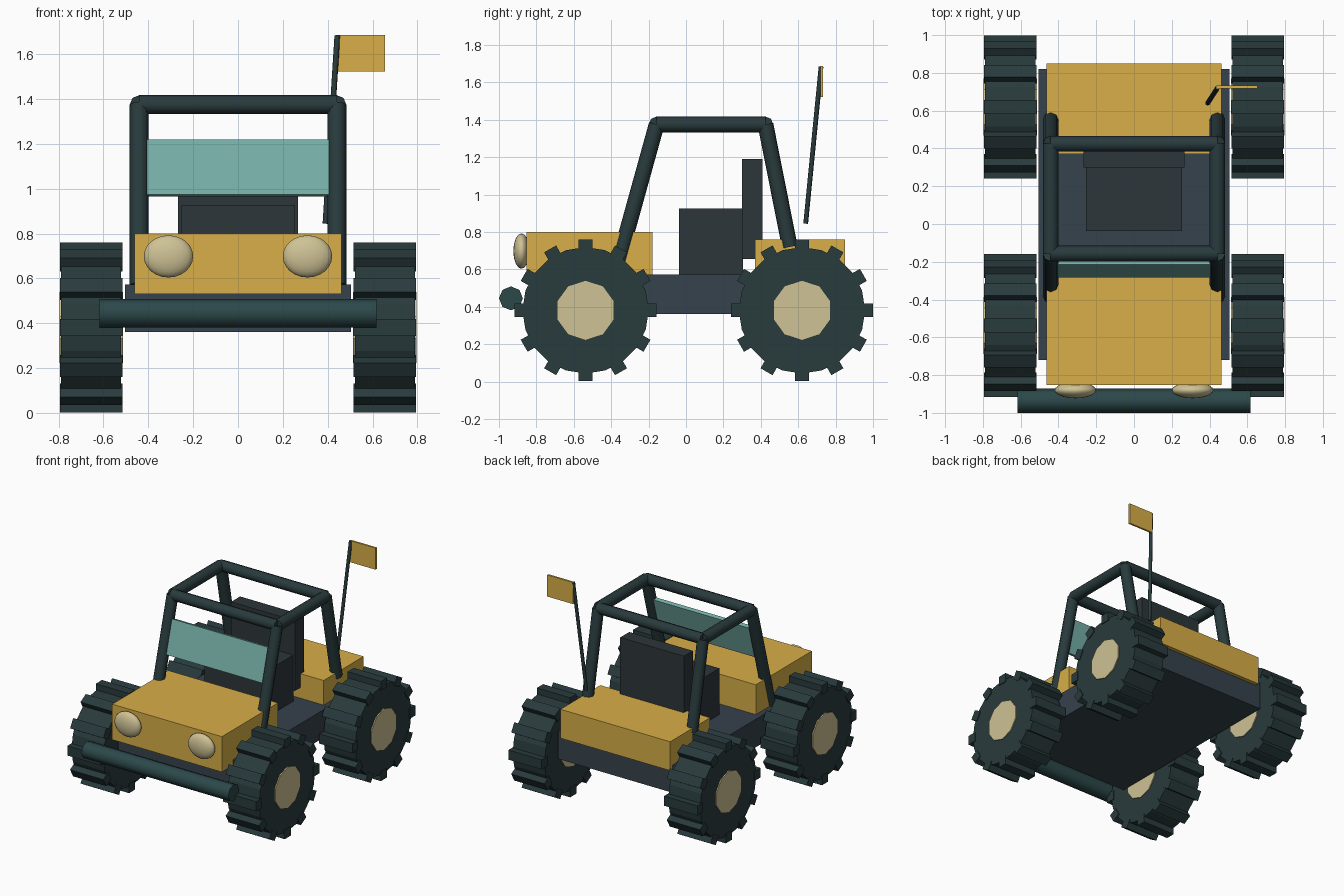
import bpy, bmesh, math
from mathutils import Vector, Matrix

if "Cube" in bpy.data.objects:
    bpy.data.objects.remove(bpy.data.objects["Cube"])


def mat(name, rgb):
    m = bpy.data.materials.new(name)
    m.diffuse_color = (*rgb, 1)
    m.use_nodes = True
    m.node_tree.nodes["Principled BSDF"].inputs["Base Color"].default_value = m.diffuse_color
    return m


YELLOW = mat("yellow_paint", (0.69, 0.43, 0.065))
RUBBER = mat("dark_rubber", (0.022, 0.043, 0.046))
SLATE = mat("slate", (0.037, 0.054, 0.072))
FABRIC = mat("seat_fabric", (0.026, 0.037, 0.042))
CREAM = mat("cream", (0.62, 0.54, 0.30))
GLASS = mat("teal_glass", (0.18, 0.43, 0.39))
STEEL = mat("teal_steel", (0.025, 0.065, 0.068))


def finish(name, bm, material, smooth=None):
    bmesh.ops.recalc_face_normals(bm, faces=bm.faces)
    me = bpy.data.meshes.new(name)
    bm.to_mesh(me)
    bm.free()
    ob = bpy.data.objects.new(name, me)
    bpy.context.collection.objects.link(ob)
    me.materials.append(material)
    if smooth:
        bpy.ops.object.select_all(action='DESELECT')
        ob.select_set(True)
        bpy.context.view_layer.objects.active = ob
        bpy.ops.object.shade_smooth_by_angle(angle=math.radians(smooth))
    return ob


def add_box(bm, lo, hi, matrix=Matrix()):
    lo, hi = Vector(lo), Vector(hi)
    bmesh.ops.create_cube(bm, size=1, matrix=matrix @ Matrix.Translation((lo + hi) / 2)
                          @ Matrix.Diagonal((*(hi - lo), 1)))


def box(name, lo, hi, material, matrix=Matrix()):
    bm = bmesh.new()
    add_box(bm, lo, hi, matrix)
    return finish(name, bm, material)


def rod(name, a, b, r, material, sides=8, smooth=50):
    a, b = Vector(a), Vector(b)
    d = b - a
    bm = bmesh.new()
    bmesh.ops.create_cone(bm, cap_ends=True, segments=sides, radius1=r, radius2=r, depth=d.length,
                          matrix=Matrix.Translation((a + b) / 2) @ d.to_track_quat('Z', 'Y').to_matrix().to_4x4())
    return finish(name, bm, material, smooth)


# Body: chassis slab, hood and rear deck
box("chassis", (-0.505, -0.72, 0.36), (0.505, 0.82, 0.573), SLATE)
box("hood", (-0.462, -0.853, 0.53), (0.462, -0.18, 0.80), YELLOW)
box("rear_deck", (-0.462, 0.37, 0.54), (0.462, 0.85, 0.76), YELLOW)

# Seat
box("seat_cushion", (-0.255, -0.037, 0.565), (0.255, 0.305, 0.925), FABRIC)
box("seat_back", (-0.268, 0.30, 0.655), (0.268, 0.408, 1.19), FABRIC)

# Wheels: tyre, hub and twelve tread blocks each
for side, sx in (("left", -1), ("right", 1)):
    for end, wy in (("front", -0.537), ("rear", 0.62)):
        c = Vector((sx * 0.655, wy, 0.381))
        for part, w, r, n, m in (("tyre", 0.268, 0.338, 20, RUBBER), ("hub", 0.284, 0.158, 10, CREAM)):
            h = Vector((w / 2, 0, 0))
            rod(f"{end}_{side}_{part}", c - h, c + h, r, m, n, None)
        bm = bmesh.new()
        for i in range(12):
            turn = Matrix.Translation(c) @ Matrix.Rotation(i * math.pi / 6, 4, 'X')
            add_box(bm, (-0.14, -0.037, 0.31), (0.14, 0.037, 0.379), turn)
        finish(f"{end}_{side}_treads", bm, RUBBER)

# Roll cage
FT, RT = (-0.157, 1.375), (0.425, 1.375)
X, R = 0.441, 0.042
for side, sx in (("left", -X), ("right", X)):
    rod(f"cage_front_leg_{side}", (sx, -0.38, 0.57), (sx, *FT), R, RUBBER)
    rod(f"cage_rear_leg_{side}", (sx, 0.555, 0.72), (sx, *RT), R, RUBBER)
    rod(f"cage_side_rail_{side}", (sx, *FT), (sx, *RT), R, RUBBER)
for end, p in (("front", FT), ("rear", RT)):
    rod(f"cage_{end}_crossbar", (-X, *p), (X, *p), R, RUBBER)

# Windshield, leaning back in line with the front legs
tilt = Matrix.Translation((0, -0.235, 1.093)) @ Matrix.Rotation(-math.atan(0.277), 4, 'X')
box("windshield", (-0.41, -0.015, -0.128), (0.41, 0.015, 0.128), GLASS, tilt)

# Bumper and headlights
rod("front_bumper", (-0.618, -0.936, 0.445), (0.618, -0.936, 0.445), 0.064, STEEL)
for side, sx in (("left", -1), ("right", 1)):
    bm = bmesh.new()
    bmesh.ops.create_uvsphere(bm, u_segments=20, v_segments=12, radius=1,
                              matrix=Matrix.Translation((sx * 0.31, -0.88, 0.698)) @ Matrix.Diagonal((0.11, 0.043, 0.094, 1)))
    finish(f"headlight_{side}", bm, CREAM, 60)

# Antenna with flag
rod("antenna", (0.39, 0.64, 0.845), (0.443, 0.722, 1.683), 0.013, RUBBER)
box("flag", (0.438, 0.718, 1.522), (0.655, 0.733, 1.686), YELLOW)
